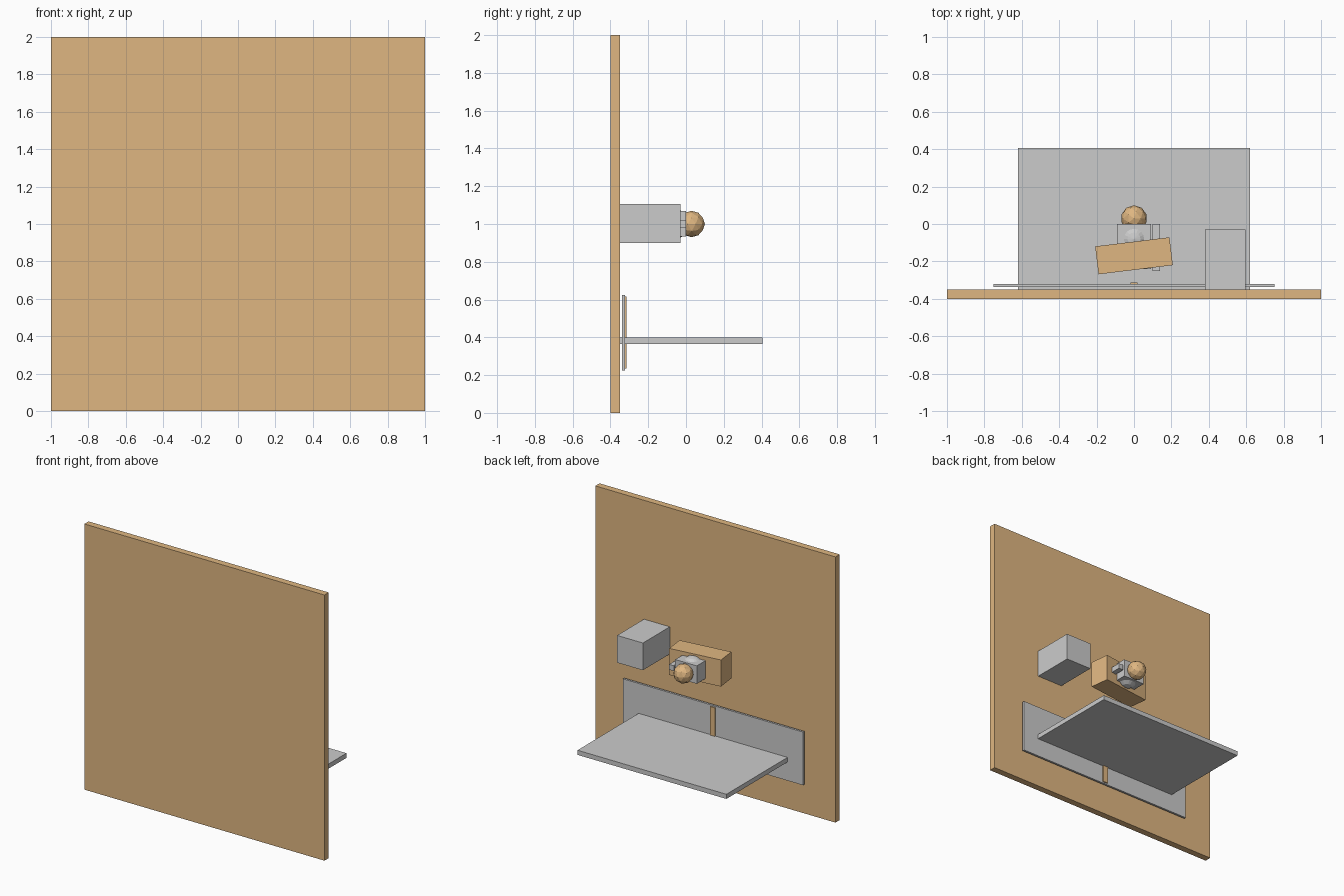
import bpy, math

if "Cube" in bpy.data.objects:
    bpy.data.objects.remove(bpy.data.objects["Cube"])

tan = bpy.data.materials.new("tan")
tan.diffuse_color = (0.74, 0.47, 0.22, 1)
tan.use_nodes = True
tan.node_tree.nodes["Principled BSDF"].inputs["Base Color"].default_value = tan.diffuse_color


def finish(name, mat):
    ob = bpy.context.object
    ob.name = name
    if mat:
        ob.data.materials.append(mat)
    return ob


def box(name, x, y, z, mat=None, turn=0):
    """Box from (min, max) ranges, optionally turned about its own z axis."""
    ranges = (x, y, z)
    bpy.ops.mesh.primitive_cube_add(size=1, location=[(a + b) / 2 for a, b in ranges])
    ob = finish(name, mat)
    ob.scale = [b - a for a, b in ranges]
    ob.rotation_euler.z = math.radians(turn)
    return ob


# Wall, shelf and backing panel with centre strip
box("wall", (-1, 1), (-0.4, -0.35), (0, 2), tan)
box("shelf", (-0.62, 0.62), (-0.35, 0.405), (0.365, 0.4))
box("back_panel", (-0.75, 0.75), (-0.338, -0.322), (0.225, 0.625))
box("centre_strip", (-0.02, 0.02), (-0.325, -0.314), (0.235, 0.615), tan)

# Wall-mounted box
box("wall_box", (0.38, 0.595), (-0.35, -0.03), (0.9, 1.105))

# Floating assembly: turned block, housing, side bar
box("turned_block", (-0.2, 0.2), (-0.245, -0.095), (0.9, 1.1), tan, 7)
box("housing", (-0.09, 0.09), (-0.24, 0), (0.935, 1.07))
box("side_bar", (0.1, 0.14), (-0.25, 0), (0.98, 1.02))

# Ball bulging through the housing, and faceted knob
bpy.ops.mesh.primitive_uv_sphere_add(segments=16, ring_count=8, radius=0.09,
                                     location=(0, -0.08, 1))
finish("inner_ball", None)
bpy.ops.mesh.primitive_ico_sphere_add(subdivisions=2, radius=0.07,
                                      location=(0, 0.03, 1))
finish("knob", tan)
